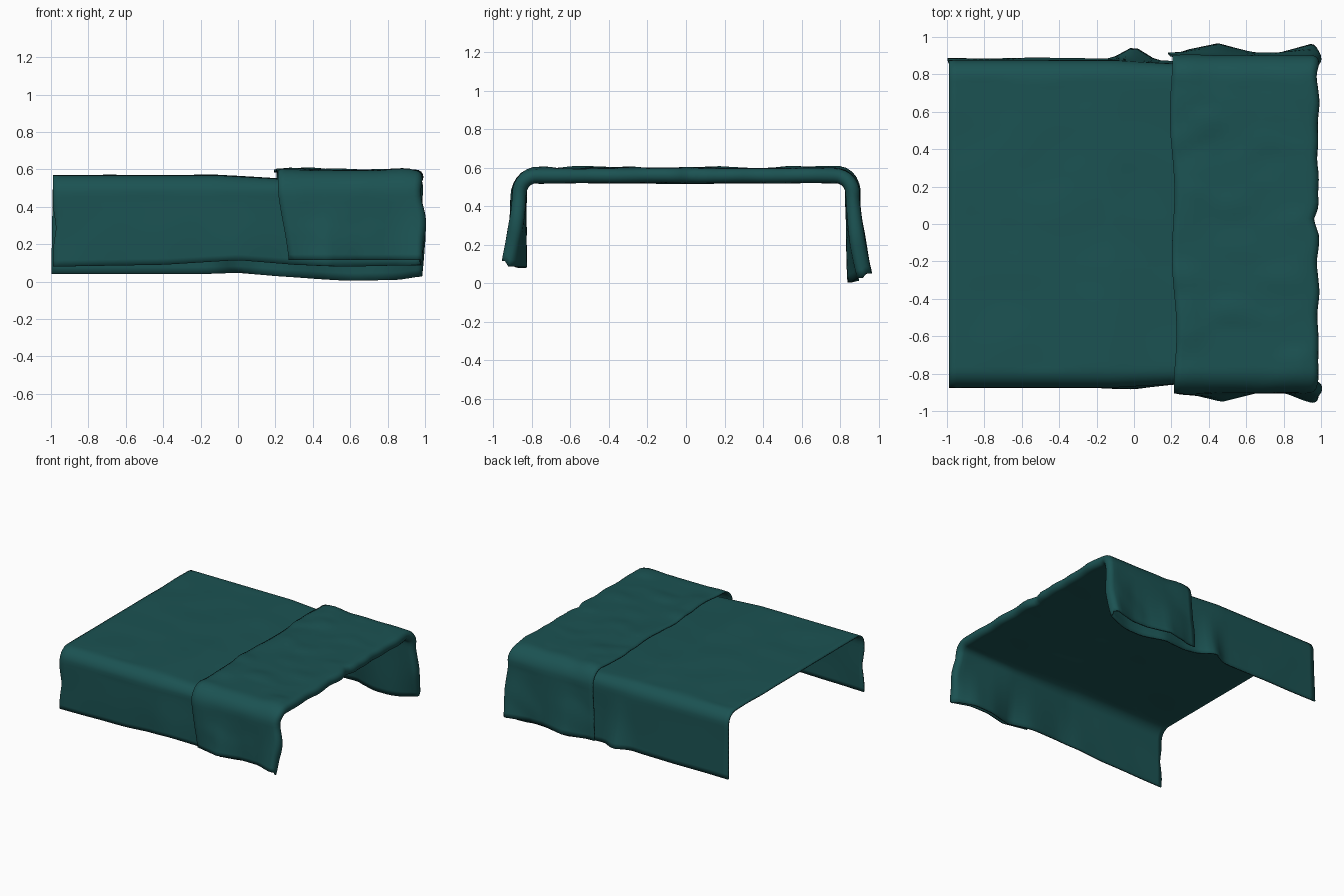
import bpy, math
from mathutils import noise, Vector

if "Cube" in bpy.data.objects:
    bpy.data.objects.remove(bpy.data.objects["Cube"])

R, HALF, TOP = 0.10, 0.875, 0.568      # bend radius, half width, top height
NV = 88                                # steps across the bed


def bump(x, c, w):
    return max(0.0, 1 - abs(x - c) / w)


def lerp_table(x, pts):
    for (a, p), (b, q) in zip(pts, pts[1:]):
        if x <= b:
            return p + (q - p) * max(0, (x - a) / (b - a))
    return pts[-1][1]


# Hem heights along x
front_hem = [(-1, .08), (-.4, .09), (0, .115), (.3, .09), (.6, .08), (1, .09)]
back_hem = [(-1, .04), (-.2, .04), (0, .05), (.2, .03), (.6, .005), (.85, .01), (1, .035)]


def drape(u, x, d, layer):
    """Point on the blanket: u across (-1 front, 1 back), d outward offset."""
    side, a = (1 if u >= 0 else -1), abs(u)
    hem = lerp_table(x, back_hem if side > 0 else front_hem)
    if layer:                                       # turned-over layer is shorter
        hem = .05 if side > 0 else .115
    bend_y, bend_z = HALF - R, TOP - R
    if a < .6:
        y, z = bend_y * a / .6, TOP + d
    elif a < .74:
        t = (a - .6) / .14 * math.pi / 2
        y, z = bend_y + (R + d) * math.sin(t), bend_z + (R + d) * math.cos(t)
    else:
        t = (a - .74) / .26
        z = bend_z + (hem - bend_z) * t
        y = HALF + d
        # Hem flares outward in a few loose folds
        if side > 0:
            f = .07 * bump(x, 0, .12) + .05 * bump(x, .45, .2) + .05 * bump(x, .95, .18) + .012
        else:
            f = .05 * bump(x, .47, .18) + .06 * bump(x, .97, .15) + .015 * bump(x, 0, .2)
        y += f * t ** 1.5
    # Soft wrinkles
    n = noise.noise(Vector((x * 3, u * 5, layer * 7)))
    z += .006 * n * (a < .6)
    y += .006 * n * (a > .74)
    return y * side, z


# Lengthwise profile: lower sheet, rounded turn at the head, upper sheet
profile = [(-.99 + 1.94 * i / 48, None, 0) for i in range(48)]
for i in range(9):
    t = math.pi * (i / 8 - .5)
    profile.append((.945 + .028 * math.cos(t), -.010 + .026 * math.sin(t), i > 4))
N_UP = 20
for i in range(1, N_UP + 1):
    profile.append((.945, .016, i))

verts, faces = [], []
for k, (x0, d, layer) in enumerate(profile):
    for j in range(NV + 1):
        u = -1 + 2 * j / NV
        x, off = x0, d
        if d is None:
            off = -.036 * min(1, max(0, (x + .1) / .6))
        if k >= 57:                                  # upper sheet, wavy free edge
            edge = .21 - .018 * u + .01 * math.sin(u * 11)
            if u < -.72:
                edge += .035 * (-u - .72) / .28
            x = .945 + (edge - .945) * layer / N_UP
            off = .016 + .016 * max(0, noise.noise(Vector((x * 4, u * 7, 3)))) 
            off += .012 * bump(x, .3, .12) * (1 + math.sin(u * 13)) / 2
        if x0 > .9:                                  # ragged turn at the head
            w = (1 - layer / N_UP) if k >= 57 else 1
            x += w * (.014 * noise.noise(Vector((u * 9, 0, 5))) - .025 * bump(u, .02, .06)
                      + .018 * bump(abs(u), .88, .12))
        if x0 < -.95:                                # foot edge, slightly uneven
            x -= .008 * bump(u, 1, .3)
            x += .018 * bump(u, -.86, .08)
        y, z = drape(u, x, off, 1 if layer else 0)
        verts.append((x, y, z))

for k in range(len(profile) - 1):
    for j in range(NV):
        a = k * (NV + 1) + j
        faces.append((a, a + NV + 1, a + NV + 2, a + 1))

mesh = bpy.data.meshes.new("blanket")
mesh.from_pydata(verts, [], faces)
mesh.update()
blanket = bpy.data.objects.new("blanket", mesh)
bpy.context.collection.objects.link(blanket)

# Cloth thickness
thick = blanket.modifiers.new("thickness", 'SOLIDIFY')
thick.thickness = .012
thick.offset = -1

mat = bpy.data.materials.new("teal_cloth")
mat.diffuse_color = (.011, .085, .085, 1)
mat.use_nodes = True
mat.node_tree.nodes["Principled BSDF"].inputs["Base Color"].default_value = mat.diffuse_color
mesh.materials.append(mat)

bpy.context.view_layer.objects.active = blanket
blanket.select_set(True)
bpy.ops.object.shade_smooth_by_angle(angle=math.radians(50))
